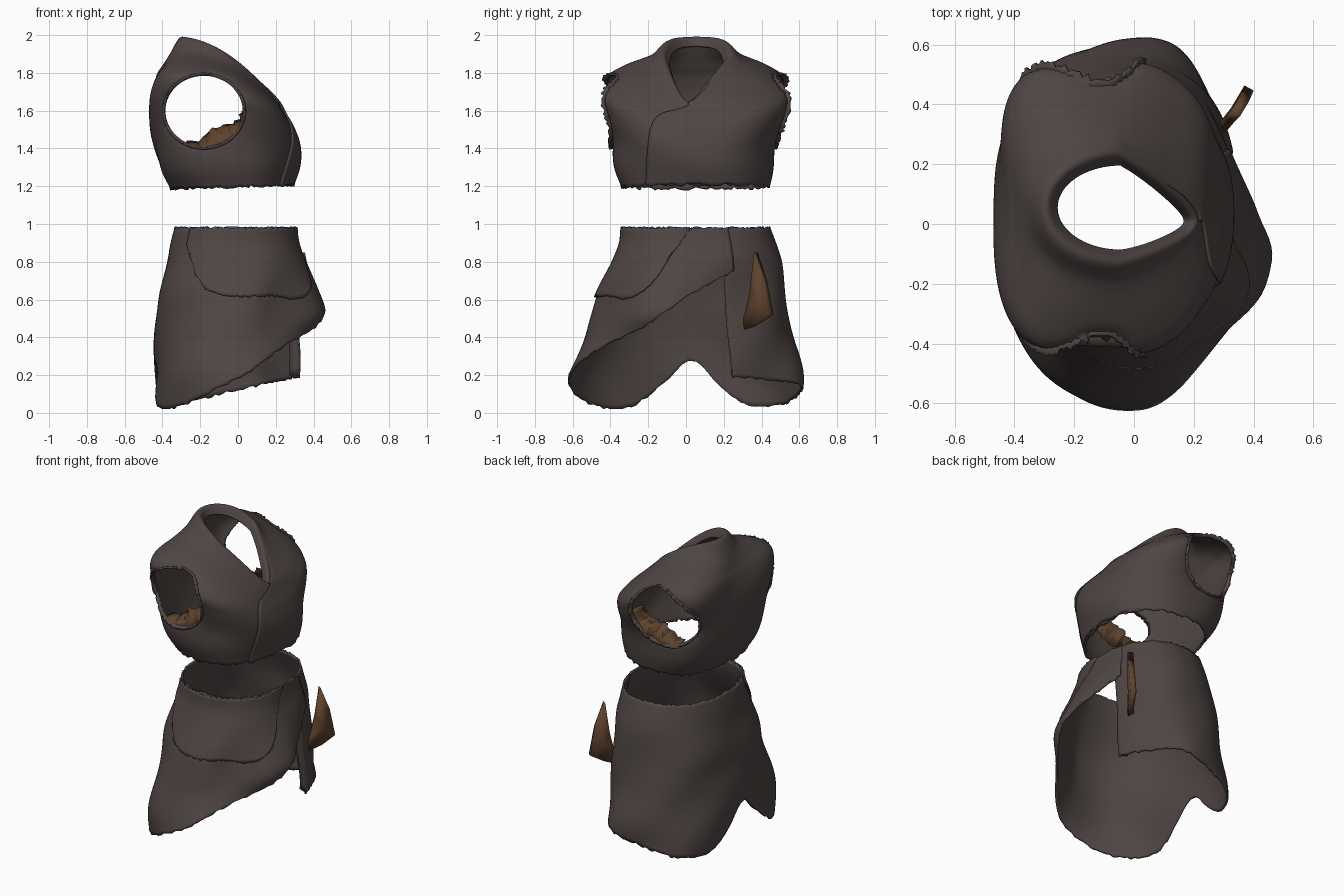
import bpy, bmesh, math, random
from mathutils import Vector

random.seed(4)
cube = bpy.data.objects.get("Cube")
if cube:
    bpy.data.objects.remove(cube, do_unlink=True)


def material(name, rgb):
    m = bpy.data.materials.new(name)
    m.use_nodes = True
    m.diffuse_color = (*rgb, 1)
    bsdf = m.node_tree.nodes["Principled BSDF"]
    bsdf.inputs["Base Color"].default_value = (*rgb, 1)
    bsdf.inputs["Roughness"].default_value = 0.9
    return m


CLOTH = material("dark grey brown cloth", (0.077, 0.060, 0.056))
BROWN = material("brown lining", (0.115, 0.056, 0.027))


def smooth(a, b, t):
    t = min(1, max(0, (t - a) / (b - a)))
    return t * t * (3 - 2 * t)


def sample(table, t):
    """Smooth interpolation of rows (key, values...) at key t."""
    t = min(max(t, table[0][0]), table[-1][0])
    i = max(k for k in range(len(table) - 1) if table[k][0] <= t)

    def slope(k, c):
        a, b = table[max(k - 1, 0)], table[min(k + 1, len(table) - 1)]
        return (b[c] - a[c]) / (b[0] - a[0])

    p, q = table[i], table[i + 1]
    h = q[0] - p[0]
    s = (t - p[0]) / h
    out = []
    for c in range(1, len(p)):
        w = s * s * (3 - 2 * s)
        out.append(p[c] * (1 - w) + q[c] * w
                   + h * slope(i, c) * s * (1 - s) ** 2
                   - h * slope(i + 1, c) * s * s * (1 - s))
    return out


def grid(nu, nv, fn, closed=False):
    """Sheet of quads from fn(u, v), both running 0 to 1."""
    bm = bmesh.new()
    cols = nu if closed else nu + 1
    vs = [[bm.verts.new(fn(i / nu, j / nv)) for j in range(nv + 1)] for i in range(cols)]
    for i in range(nu):
        a, b = vs[i], vs[(i + 1) % cols]
        for j in range(nv):
            bm.faces.new((a[j], b[j], b[j + 1], a[j + 1]))
    return bm


def finish(bm, name, mat, thick=0.012, angle=50):
    me = bpy.data.meshes.new(name)
    bm.to_mesh(me)
    bm.free()
    ob = bpy.data.objects.new(name, me)
    bpy.context.collection.objects.link(ob)
    me.materials.append(mat)
    mod = ob.modifiers.new("thickness", "SOLIDIFY")
    mod.thickness = thick
    mod.offset = 0
    bpy.ops.object.select_all(action="DESELECT")
    ob.select_set(True)
    bpy.context.view_layer.objects.active = ob
    bpy.ops.object.shade_smooth_by_angle(angle=math.radians(angle))


def spow(c, p):
    return math.copysign(abs(c) ** p, c)


# Vest rings: key, back x, back z, front x, front z, right y, left y, side lift, squareness
VEST = [
    (0, -0.35, 1.19, 0.28, 1.21, -0.33, 0.43, 0, 0.8),
    (1, -0.41, 1.30, 0.305, 1.32, -0.37, 0.46, 0, 0.75),
    (2, -0.45, 1.48, 0.305, 1.42, -0.39, 0.48, 0, 0.65),
    (3, -0.455, 1.66, 0.28, 1.51, -0.42, 0.52, 0.01, 0.55),
    (4, -0.43, 1.77, 0.25, 1.57, -0.43, 0.54, 0.04, 0.55),
    (5, -0.395, 1.83, 0.235, 1.60, -0.34, 0.45, 0.07, 0.7),
    (6, -0.35, 1.90, 0.22, 1.63, -0.20, 0.31, 0.08, 0.9),
    (7, -0.30, 1.985, 0.20, 1.645, -0.13, 0.24, 0.075, 1),
    (8, -0.26, 1.94, 0.17, 1.62, -0.09, 0.20, 0.06, 1)]


def vest_point(u, v, offset=0):
    a = u * math.tau
    bx, bz, fx, fz, ry, ly, lift, p = sample(VEST, v * 8)
    c, s = math.cos(a), math.sin(a)
    if c > 0:
        p = (p + 1) / 2
    c, s = spow(c, p), spow(s, p)
    k = (1 + c) / 2
    # the neckline narrows to a point at the front
    vee = smooth(0.65, 0.88, v) * max(0, c)
    x = bx + (fx - bx) * k
    z = bz + (fz - bz) * k + lift * s * s
    y = (ry + ly) / 2 - 0.045 * vee + (ly - ry) / 2 * s * (1 - 0.5 * vee)
    d = offset + 0.008 * math.sin(14 * z + 9 * y + 4 * x) * (1 - smooth(0.7, 0.9, v))
    rag = random.uniform(-0.012, 0.008) if v == 0 else 0
    return x + c * d, y + s * d, z + rag


HX, HZ, RX, RZ = -0.18, 1.598, 0.21, 0.192


def arm_distance(co):
    return math.hypot((co.x - HX) / RX, (co.z - HZ) / RZ)


# Vest body with an opening and raised rim for each arm
bm = grid(128, 64, vest_point, True)
gone = [v for v in bm.verts if abs(v.co.y - 0.05) > 0.24 and arm_distance(v.co) < 1]
bmesh.ops.delete(bm, geom=gone, context="VERTS")
edges = [e for e in bm.edges if e.is_boundary
         and all(arm_distance(v.co) < 1.3 and abs(v.co.y - 0.05) > 0.22 for v in e.verts)]
for v in {v for e in edges for v in e.verts}:
    d = arm_distance(v.co)
    v.co.x = HX + (v.co.x - HX) / d
    v.co.z = HZ + (v.co.z - HZ) / d
new = bmesh.ops.extrude_edge_only(bm, edges=edges)["geom"]
for v in new:
    if isinstance(v, bmesh.types.BMVert):
        v.co.y += math.copysign(0.022 + random.uniform(-0.008, 0.008), v.co.y)
        v.co.x += (v.co.x - HX) * 0.03
        v.co.z += (v.co.z - HZ) * 0.03
finish(bm, "vest", CLOTH)


# Front panel crossing over from the left shoulder to the right hip
def panel_point(u, v):
    height = 0.87 * v
    edge = -0.11 * (1 - v)
    return vest_point(edge + (0.17 - edge) * u, height, 0.015 * (1 - smooth(0.5, 1, u)))


finish(grid(32, 48, panel_point), "vest_crossed_panel", CLOTH, 0.01)

# Torn lining inside the front lower part of each arm opening
for side, name, base in ((-1, "right_sleeve_lining", 0.37), (1, "left_sleeve_lining", 0.465)):
    def lining_point(u, v):
        a = math.radians(-118 + 118 * u)
        reach = 0.08 + 0.42 * math.sin(math.pi * u) ** 2 + random.uniform(-0.07, 0.07)
        r = 1.04 - reach * v
        z = HZ + RZ * r * math.sin(a)
        y = base + (z - 1.4) * 0.15 + 0.015 - 0.10 * v + random.uniform(-0.015, 0.015)
        return HX + RX * r * math.cos(a), side * y, z
    finish(grid(18, 2, lining_point), name, BROWN, 0.006, 20)

# Skirt extents by height: z, back x, front x, right y, left y, front bulge
SKIRT = [
    (0.0, -0.45, 0.33, -0.63, 0.61, 0), (0.2, -0.44, 0.33, -0.62, 0.61, 0),
    (0.4, -0.43, 0.33, -0.53, 0.56, 0.07), (0.52, -0.42, 0.33, -0.49, 0.54, 0.13),
    (0.65, -0.41, 0.33, -0.45, 0.52, 0.09), (0.8, -0.37, 0.33, -0.38, 0.50, 0.03),
    (0.9, -0.35, 0.31, -0.34, 0.47, 0.01), (0.98, -0.33, 0.30, -0.33, 0.44, 0)]

# Lower edge by angle in degrees, from the front left edge round to the front drape
HEM = [(18, 0.19), (60, 0.16), (90, 0.12), (125, 0.05), (150, 0.04), (161, 0.08),
       (172, 0.18), (181, 0.28), (191, 0.16), (205, 0.04), (225, 0.03), (250, 0.10),
       (270, 0.18), (290, 0.27), (310, 0.35), (332, 0.44), (350, 0.56), (365, 0.67),
       (384, 0.75)]
FOLD_HEM = [(225, 0.90), (245, 0.68), (265, 0.62), (295, 0.62), (322, 0.61),
            (335, 0.68), (347, 0.85), (358, 0.97)]


def skirt_sheet(hem, offset, wave):
    lo, hi = hem[0][0], hem[-1][0]

    def point(u, v):
        deg = lo + (hi - lo) * u
        a = math.radians(deg)
        bottom = sample(hem, deg)[0]
        z = 0.98 + (bottom - 0.98) * v
        bx, fx, ry, ly, bulge = sample(SKIRT, z)
        fx += bulge * smooth(295, 335, deg) * (1 - 0.8 * smooth(345, 384, deg))
        c, s = spow(math.cos(a), 0.88), spow(math.sin(a), 0.88)
        d = offset + wave * v * math.sin(11 * z - 5 * a)
        rx = fx if c > 0 else -bx
        r = ly - 0.04 if s > 0 else 0.04 - ry
        if v in (0, 1):
            z += random.uniform(-0.007, 0.007)
        return c * (rx + d), 0.04 + s * (r + d), z
    return point


finish(grid(150, 40, skirt_sheet(HEM, 0, 0.012)), "skirt", CLOTH)
finish(grid(80, 20, skirt_sheet(FOLD_HEM, 0.011, 0.008)), "skirt_upper_fold", CLOTH)


# Vertical hem facing along the open front edge of the skirt
def facing_point(u, v):
    edge = Vector(skirt_sheet(HEM, 0, 0.012)(0, 0.3 + 0.69 * u))
    return edge + Vector((-0.05, 0.02, 0)) * v


finish(grid(12, 1, facing_point), "skirt_front_facing", CLOTH)

# Torn brown cloth tucked in at the hip
bm = bmesh.new()
outline = [(0.34, 0.37, 0.85), (0.37, 0.42, 0.70), (0.385, 0.455, 0.52),
           (0.34, 0.38, 0.47), (0.27, 0.29, 0.43), (0.30, 0.33, 0.54), (0.32, 0.35, 0.66)]
mid = bm.verts.new((0.345, 0.38, 0.58))
ring = [bm.verts.new(p) for p in outline]
for i, v in enumerate(ring):
    bm.faces.new((mid, v, ring[(i + 1) % len(ring)]))
finish(bm, "hip_rag", BROWN, 0.035, 20)
